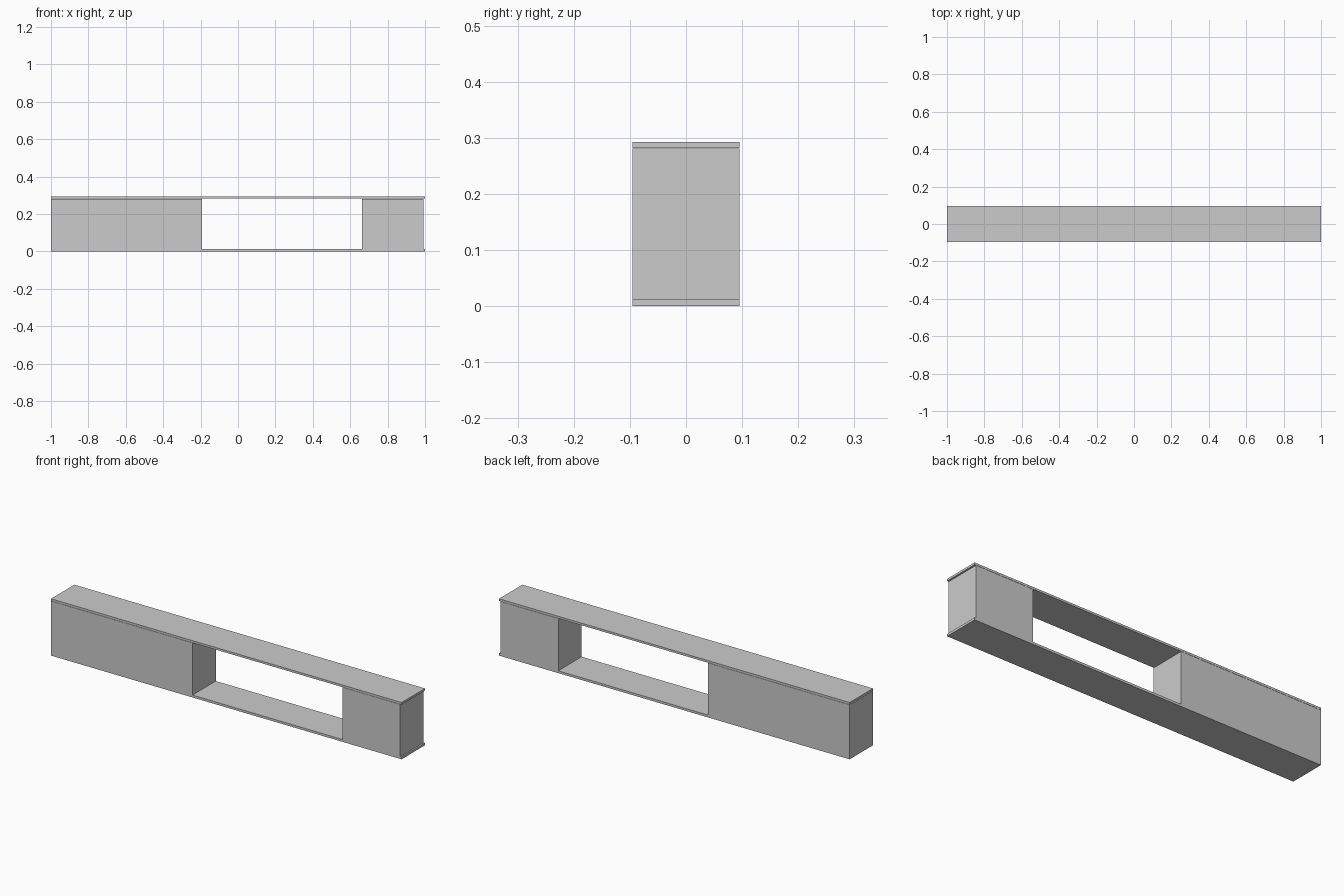
import bpy, bmesh

if "Cube" in bpy.data.objects:
    bpy.data.objects.remove(bpy.data.objects["Cube"])

HALF_DEPTH = 0.095


def extrude_profile(name, points):
    """Extrude an x-z outline through the full depth."""
    bm = bmesh.new()
    face = bm.faces.new([bm.verts.new((x, -HALF_DEPTH, z)) for x, z in points])
    result = bmesh.ops.extrude_face_region(bm, geom=[face])
    moved = [g for g in result["geom"] if isinstance(g, bmesh.types.BMVert)]
    bmesh.ops.translate(bm, verts=moved, vec=(0, 2 * HALF_DEPTH, 0))
    bmesh.ops.recalc_face_normals(bm, faces=bm.faces)
    mesh = bpy.data.meshes.new(name)
    bm.to_mesh(mesh)
    bm.free()
    obj = bpy.data.objects.new(name, mesh)
    bpy.context.collection.objects.link(obj)
    return obj


# Cabinet body: long left block, open bay, short right block, lip at right end
extrude_profile("cabinet_body", [
    (-1.0, 0), (1.0, 0), (1.0, 0.012), (0.992, 0.012), (0.992, 0.281),
    (0.662, 0.281), (0.662, 0.012), (-0.193, 0.012), (-0.193, 0.281), (-1.0, 0.281),
])

# Full-length top board
extrude_profile("top_board", [(-1.0, 0.282), (1.0, 0.282), (1.0, 0.293), (-1.0, 0.293)])
